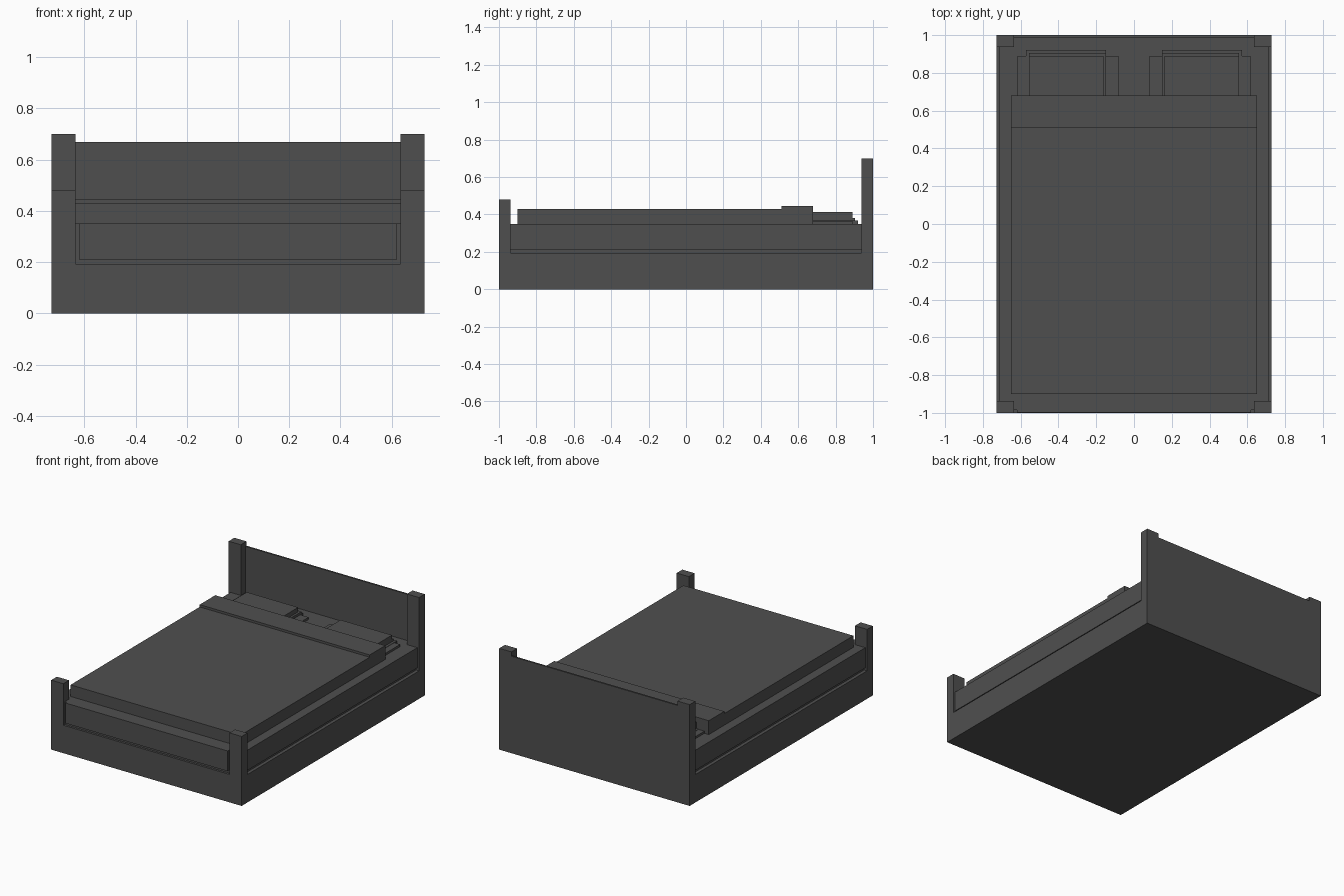
import bpy, bmesh

if "Cube" in bpy.data.objects:
    bpy.data.objects.remove(bpy.data.objects["Cube"])

mat = bpy.data.materials.new("charcoal_grey")
mat.diffuse_color = (0.078, 0.078, 0.078, 1)
mat.use_nodes = True
mat.node_tree.nodes["Principled BSDF"].inputs["Base Color"].default_value = mat.diffuse_color


def box(name, x0, x1, y0, y1, z0, z1):
    """Axis-aligned flat-shaded block given by its extents."""
    bm = bmesh.new()
    bmesh.ops.create_cube(bm, size=1)
    for v in bm.verts:
        v.co = (x1 if v.co.x > 0 else x0,
                y1 if v.co.y > 0 else y0,
                z1 if v.co.z > 0 else z0)
    me = bpy.data.meshes.new(name)
    bm.to_mesh(me)
    bm.free()
    me.materials.append(mat)
    ob = bpy.data.objects.new(name, me)
    bpy.context.collection.objects.link(ob)
    return ob


def pair(name, x0, x1, *rest):
    """The same block on both sides of x = 0."""
    box(name + "_right", x0, x1, *rest)
    box(name + "_left", -x1, -x0, *rest)


# Frame: solid base, corner posts and thin headboard
box("bed_base", -0.728, 0.728, -1, 1, 0, 0.193)
pair("front_post", 0.635, 0.728, -1, -0.938, 0.193, 0.48)
pair("rear_post", 0.635, 0.728, 0.938, 1, 0.193, 0.70)
box("headboard", -0.635, 0.635, 0.988, 1, 0.193, 0.67)

# Mattress on a slightly recessed plinth, with its end between the front posts
box("mattress_plinth", -0.705, 0.705, -0.985, 0.985, 0.193, 0.21)
box("mattress", -0.714, 0.714, -0.938, 0.988, 0.21, 0.35)
box("mattress_foot", -0.62, 0.62, -0.998, -0.938, 0.21, 0.35)
pair("foot_filler", 0.62, 0.635, -0.985, -0.938, 0.193, 0.35)

# Blanket with thicker folded edge
box("blanket", -0.65, 0.65, -0.90, 0.51, 0.35, 0.43)
box("blanket_fold", -0.65, 0.65, 0.51, 0.68, 0.35, 0.446)

# Stepped pillows
pair("pillow_wide_layer", 0.083, 0.617, 0.66, 0.89, 0.35, 0.365)
pair("pillow_low_layer", 0.147, 0.572, 0.66, 0.92, 0.35, 0.367)
pair("pillow_mid_layer", 0.147, 0.555, 0.66, 0.904, 0.367, 0.382)
pair("pillow_top_layer", 0.162, 0.555, 0.66, 0.889, 0.382, 0.413)
